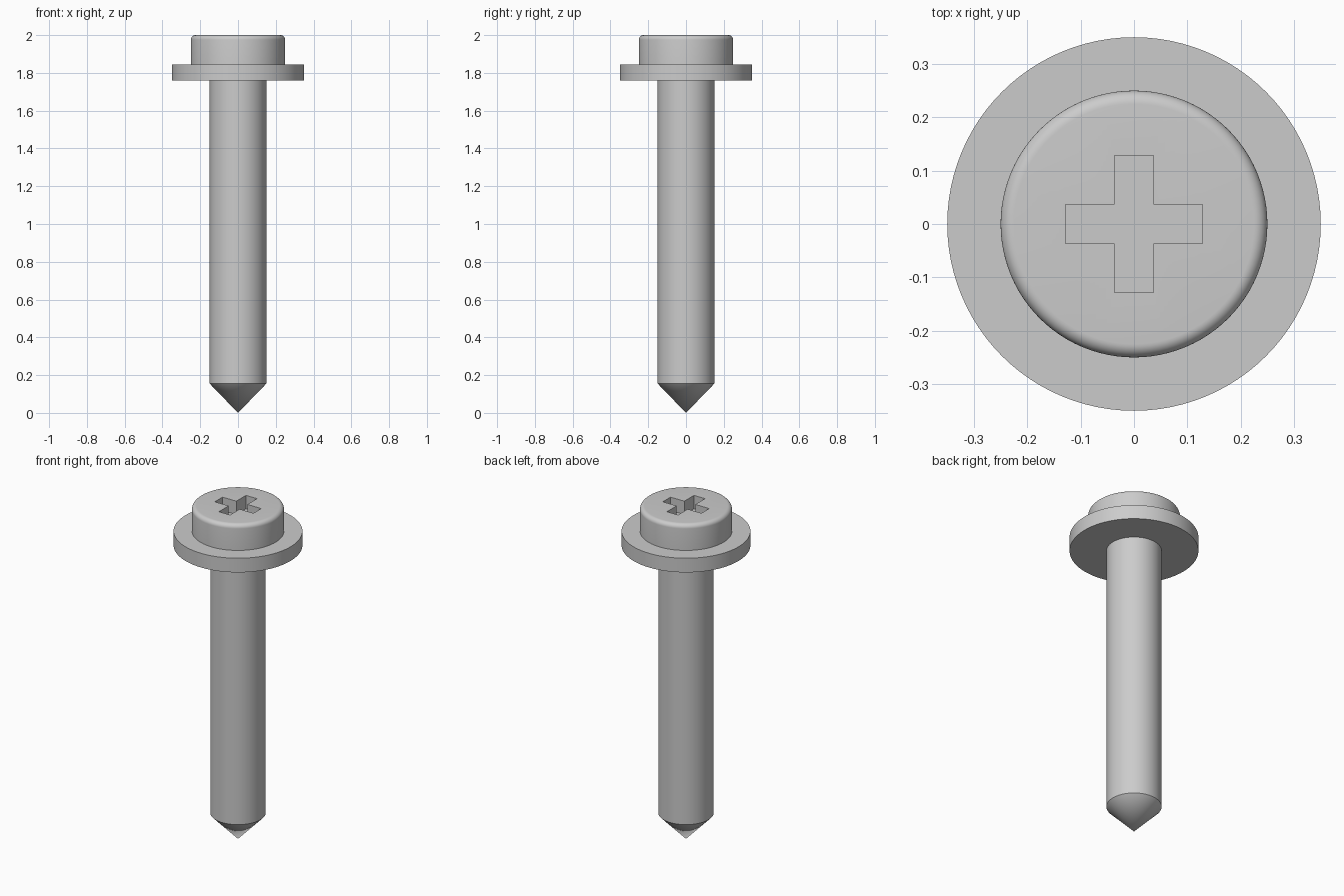
import bpy
import bmesh
from math import radians, sin, cos, pi
from mathutils import Vector

if "Cube" in bpy.data.objects:
    bpy.data.objects.remove(bpy.data.objects["Cube"])

SEGMENTS = 96

steel = bpy.data.materials.new("grey steel")
steel.use_nodes = True
steel.diffuse_color = (0.6, 0.6, 0.6, 1)
steel.node_tree.nodes["Principled BSDF"].inputs["Base Color"].default_value = steel.diffuse_color


def make_object(name, bm):
    mesh = bpy.data.meshes.new(name)
    bm.to_mesh(mesh)
    bm.free()
    obj = bpy.data.objects.new(name, mesh)
    bpy.context.collection.objects.link(obj)
    mesh.materials.append(steel)
    return obj


def lathe(name, profile):
    """Turn an (r, z) profile, listed from bottom to top, around z."""
    bm = bmesh.new()
    verts = [bm.verts.new((r, 0, z)) for r, z in profile]
    edges = [bm.edges.new(pair) for pair in zip(verts, verts[1:])]
    bmesh.ops.spin(bm, geom=verts + edges, cent=(0, 0, 0), axis=(0, 0, 1),
                   angle=2 * pi, steps=SEGMENTS, use_merge=True)
    bmesh.ops.remove_doubles(bm, verts=bm.verts, dist=0.00001)
    bmesh.ops.recalc_face_normals(bm, faces=bm.faces)
    # Make sure the outer wall faces outward
    wall = max(bm.faces, key=lambda f: f.calc_center_median().xy.length)
    if wall.normal.dot(Vector((*wall.calc_center_median().xy, 0))) < 0:
        bmesh.ops.reverse_faces(bm, faces=bm.faces)
    return make_object(name, bm)


def smooth(obj):
    bpy.ops.object.select_all(action="DESELECT")
    obj.select_set(True)
    bpy.context.view_layer.objects.active = obj
    bpy.ops.object.shade_smooth_by_angle(angle=radians(30))


# Heights and radii
shoulder, washer_low, washer_high, top = 0.155, 1.76, 1.845, 2.0
shaft_r, washer_r, head_r, fillet = 0.15, 0.35, 0.25, 0.025

# Pointed shaft and its flange
shaft = lathe("shaft", [(0, 0), (shaft_r, shoulder), (shaft_r, washer_low)])
washer = lathe("washer", [(shaft_r, washer_low), (washer_r, washer_low),
                          (washer_r, washer_high), (head_r, washer_high)])

# Head with a rounded rim
rim = [(head_r - fillet + fillet * cos(a), top - fillet + fillet * sin(a))
       for a in (i * pi / 16 for i in range(9))]
head = lathe("head", [(0, washer_high), (head_r, washer_high)] + rim + [(0, top)])

# Cross-shaped driver recess, cut as one extruded outline
long, short, depth = 0.128, 0.0365, 0.08
bm = bmesh.new()
arm = [(long, -short), (long, short), (short, short)]
outline = []
for c, s in ((1, 0), (0, 1), (-1, 0), (0, -1)):
    outline += [bm.verts.new((x * c - y * s, x * s + y * c, top - depth)) for x, y in arm]
floor = bm.faces.new(outline)
raised = bmesh.ops.extrude_face_region(bm, geom=[floor], use_keep_orig=True)["geom"]
bmesh.ops.translate(bm, vec=(0, 0, depth + 0.1),
                    verts=[v for v in raised if isinstance(v, bmesh.types.BMVert)])
bmesh.ops.recalc_face_normals(bm, faces=bm.faces)
cutter = make_object("recess_cutter", bm)
cutter.hide_render = True

cut = head.modifiers.new("recess", "BOOLEAN")
cut.operation = "DIFFERENCE"
cut.solver = "EXACT"
cut.object = cutter
bpy.context.view_layer.objects.active = head
bpy.ops.object.modifier_apply(modifier=cut.name)
bpy.data.objects.remove(cutter)

# Open the hidden underside of the head, where it meets the washer
bm = bmesh.new()
bm.from_mesh(head.data)
hidden = [f for f in bm.faces if f.calc_center_median().z < washer_high + 0.001]
bmesh.ops.delete(bm, geom=hidden, context="FACES")
bm.to_mesh(head.data)
bm.free()

for part in (shaft, washer, head):
    smooth(part)
